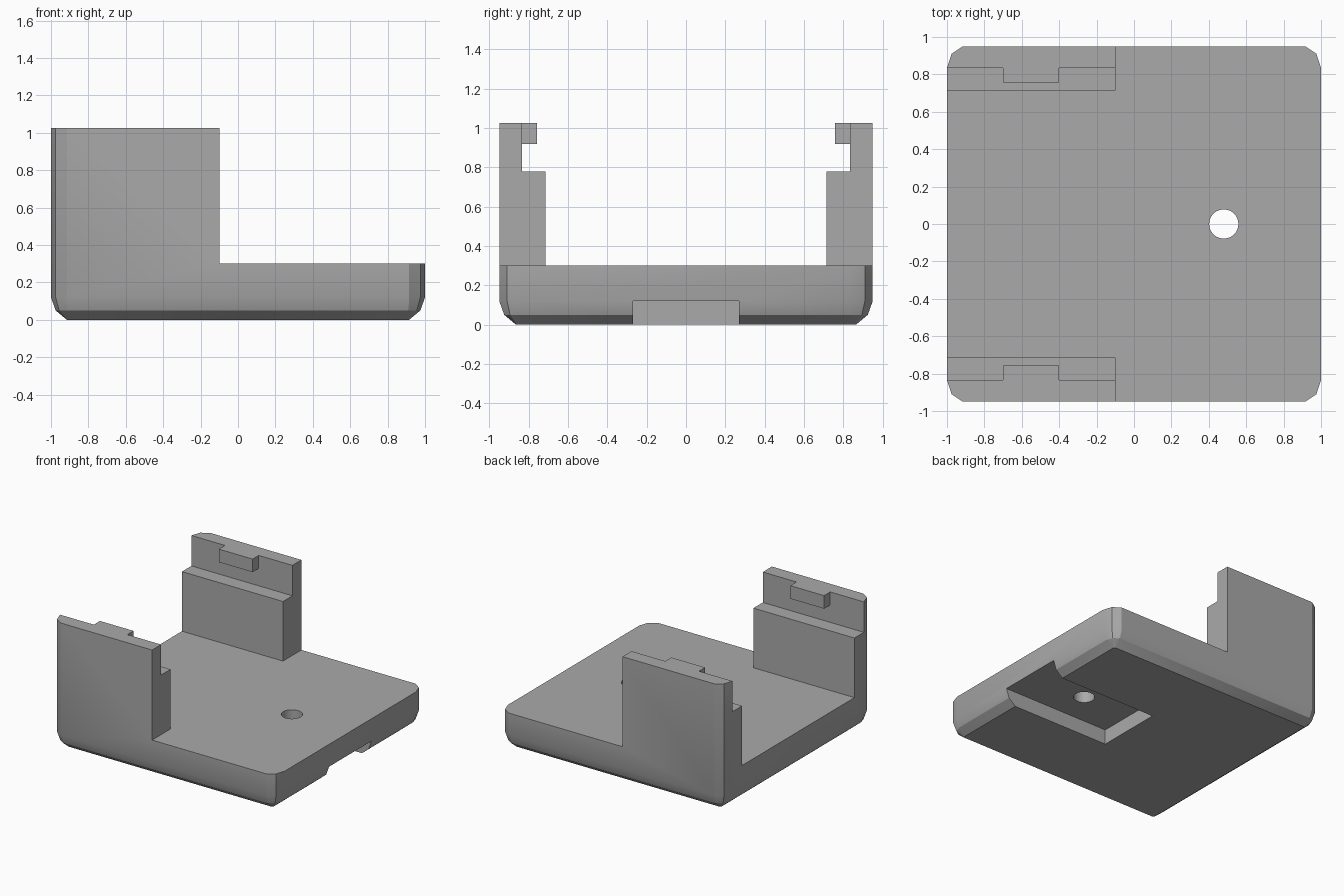
import bpy, bmesh, math

cube = bpy.data.objects.get("Cube")
if cube:
    bpy.data.objects.remove(cube, do_unlink=True)

grey = bpy.data.materials.new("plain grey")
grey.use_nodes = True
colour = (0.4, 0.4, 0.4, 1)
grey.diffuse_color = colour
grey.node_tree.nodes["Principled BSDF"].inputs["Base Color"].default_value = colour

HX, HY = 1.0, 0.95          # half width and half depth
BASE, TOP = 0.30, 1.025     # heights of plate and side walls


def loft(name, rings):
    """Closed solid through rings of equal length."""
    bm = bmesh.new()
    loops = [[bm.verts.new(p) for p in ring] for ring in rings]
    n = len(loops[0])
    for a, b in zip(loops, loops[1:]):
        for i in range(n):
            j = (i + 1) % n
            bm.faces.new((a[i], a[j], b[j], b[i]))
    bm.faces.new(loops[0][::-1])
    bm.faces.new(loops[-1])
    bmesh.ops.recalc_face_normals(bm, faces=bm.faces)
    mesh = bpy.data.meshes.new(name)
    bm.to_mesh(mesh)
    bm.free()
    mesh.materials.append(grey)
    obj = bpy.data.objects.new(name, mesh)
    bpy.context.collection.objects.link(obj)
    return obj


def prism(name, outline, z0, z1):
    return loft(name, [[(x, y, z) for x, y in outline] for z in (z0, z1)])


def box(name, x0, x1, y0, y1, z0, z1):
    return prism(name, [(x0, y0), (x1, y0), (x1, y1), (x0, y1)], z0, z1)


def corner(inset=0.0):
    """Two-step rounded corner in the +x +y quadrant, tighter when inset."""
    k = 1 - inset / 0.1
    x, y = HX - inset, HY - inset
    return [(x, y - 0.115 * k), (x - 0.025 * k, y - 0.04 * k), (x - 0.085 * k, y)]


def plate_ring(inset, z):
    c = corner(inset)
    pts = c + [(-x, y) for x, y in c[::-1]]
    pts += [(-x, -y) for x, y in c] + [(x, -y) for x, y in c[::-1]]
    return [(x, y, z) for x, y in pts]


def combine(target, tool, operation):
    mod = target.modifiers.new(operation.title(), "BOOLEAN")
    mod.operation, mod.object, mod.solver = operation, tool, "EXACT"
    bpy.context.view_layer.objects.active = target
    bpy.ops.object.modifier_apply(modifier=mod.name)
    bpy.data.objects.remove(tool, do_unlink=True)


# Base plate with rounded lower rim
body = loft("base_with_side_walls", [
    plate_ring(0.085, 0), plate_ring(0.025, 0.05),
    plate_ring(0, 0.12), plate_ring(0, BASE)])

# Two stepped side walls, each with a small catch on its inner face
for side in (1, -1):
    rim = [(-x, side * y) for x, y in corner()]
    for name, inner, top in (("lower_wall", 0.715, 0.78), ("upper_wall", 0.835, TOP)):
        outline = rim + [(-0.1, side * HY), (-0.1, side * inner)]
        if inner < 0.8:
            outline.append((-HX, side * inner))
        combine(body, prism(name, outline, BASE, top), "UNION")
    ys = sorted((side * 0.757, side * 0.88))
    combine(body, box("catch", -0.7, -0.4, *ys, 0.92, TOP), "UNION")

# Recess under the plate, open at the end, and the round hole above it
combine(body, box("recess", 0.05, 1.2, -0.27, 0.27, -0.1, 0.12), "DIFFERENCE")
circle = [(0.48 + 0.078 * math.cos(t), 0.078 * math.sin(t))
          for t in (math.tau * i / 40 for i in range(40))]
combine(body, prism("hole", circle, -0.1, 0.5), "DIFFERENCE")

# Merge coplanar pieces and keep hard edges sharp
bm = bmesh.new()
bm.from_mesh(body.data)
bmesh.ops.remove_doubles(bm, verts=bm.verts, dist=0.0001)
bmesh.ops.dissolve_limit(bm, angle_limit=0.01, verts=bm.verts, edges=bm.edges)
bm.to_mesh(body.data)
bm.free()
bpy.ops.object.select_all(action="DESELECT")
body.select_set(True)
bpy.context.view_layer.objects.active = body
bpy.ops.object.shade_smooth_by_angle(angle=math.radians(25))
